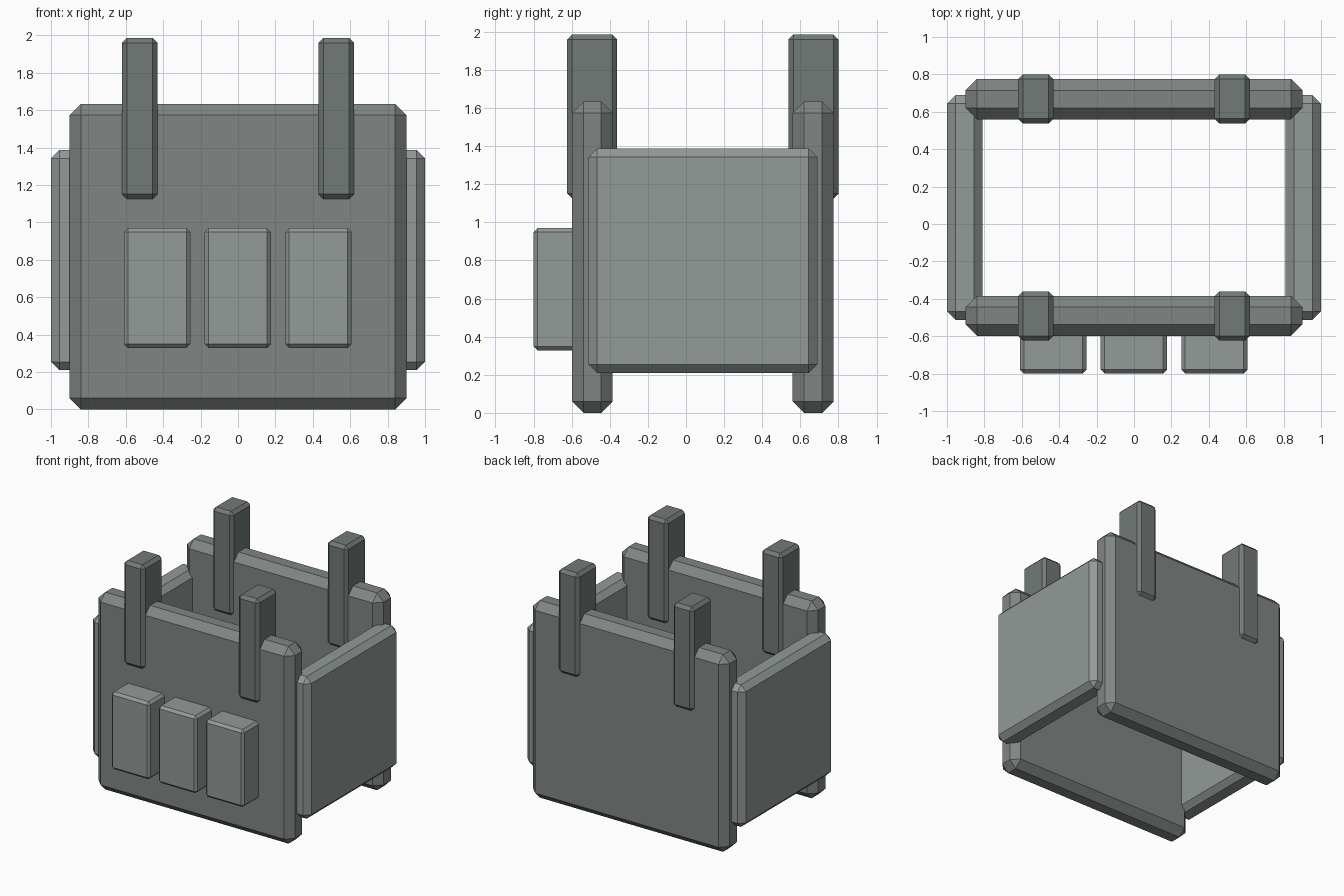
import bpy

if "Cube" in bpy.data.objects:
    bpy.data.objects.remove(bpy.data.objects["Cube"])


def paint(name, rgb):
    mat = bpy.data.materials.new(name)
    mat.diffuse_color = (*rgb, 1)
    mat.use_nodes = True
    mat.node_tree.nodes["Principled BSDF"].inputs["Base Color"].default_value = mat.diffuse_color
    return mat


PLATE = paint("plate_grey", (0.215, 0.24, 0.23))
PANEL = paint("light_grey", (0.29, 0.325, 0.31))
STRAP = paint("dark_grey", (0.17, 0.195, 0.185))


def box(name, x, y, z, bevel, mat):
    """Chamfered box spanning the given (min, max) ranges."""
    bpy.ops.mesh.primitive_cube_add(size=1, location=[(a + b) / 2 for a, b in (x, y, z)])
    ob = bpy.context.object
    ob.name = name
    ob.scale = [b - a for a, b in (x, y, z)]
    bpy.ops.object.transform_apply(location=False, rotation=False, scale=True)
    ob.data.materials.append(mat)
    mod = ob.modifiers.new("chamfer", 'BEVEL')
    mod.width = bevel
    mod.segments = 1
    return ob


# Large front and back plates
box("front_plate", (-0.9, 0.9), (-0.598, -0.385), (0, 1.634), 0.06, PLATE)
box("back_plate", (-0.9, 0.9), (0.56, 0.775), (0, 1.634), 0.06, PLATE)

# Side plates, shoulder straps on both sides
for side, s in (("left", -1), ("right", 1)):
    def span(a, b):
        return tuple(sorted((s * a, s * b)))

    box(side + "_side_plate", span(0.81, 1.0), (-0.512, 0.689), (0.21, 1.387), 0.045, PANEL)
    for end, y in (("front", (-0.624, -0.361)), ("back", (0.537, 0.8))):
        box(f"{side}_{end}_strap", span(0.43, 0.62), y, (1.125, 1.986), 0.026, STRAP)

# Row of pouches on the front
for i in range(3):
    cx = -0.432 + 0.431 * i
    box(f"pouch_{i + 1}", (cx - 0.177, cx + 0.177), (-0.8, -0.55), (0.328, 0.97), 0.021, PANEL)
